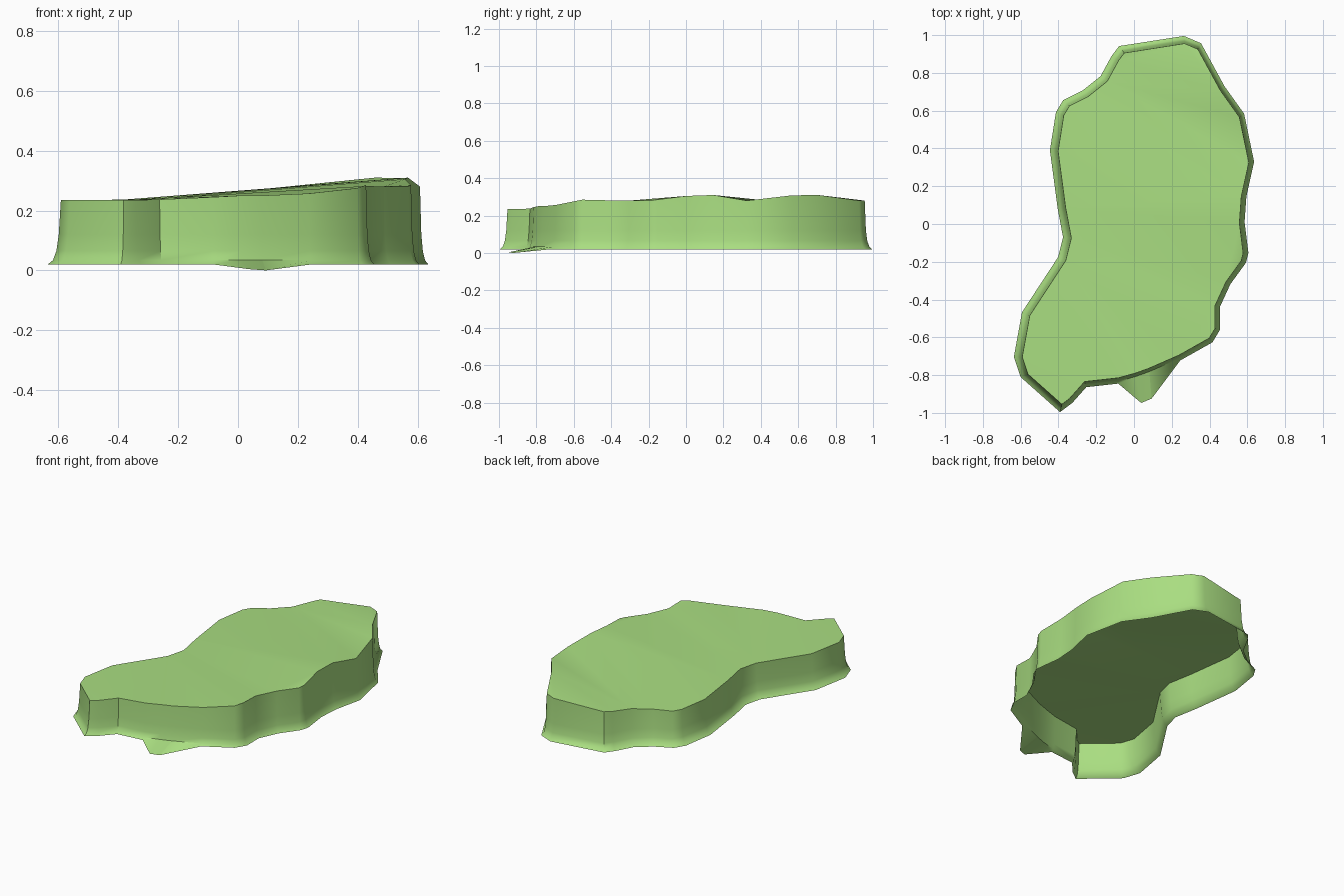
import bpy, bmesh, math
from mathutils import Vector

if "Cube" in bpy.data.objects:
    bpy.data.objects.remove(bpy.data.objects["Cube"])

# Upper rim of the landmass, counter-clockwise: x, y, height
RIM = [
    (-.39, -.96, .235), (-.35, -.93, .235), (-.27, -.84, .237), (-.09, -.82, .245),
    (.00, -.795, .25), (.07, -.77, .25), (.23, -.70, .257), (.39, -.61, .275),
    (.42, -.56, .285), (.42, -.44, .282), (.48, -.31, .28), (.56, -.20, .28),
    (.57, -.16, .285), (.55, .00, .305), (.56, .14, .31), (.60, .32, .28),
    (.55, .56, .308), (.45, .70, .31), (.33, .92, .28), (.26, .95, .28),
    (-.06, .90, .26), (-.09, .86, .255), (-.15, .75, .247), (-.25, .67, .24),
    (-.35, .62, .235), (-.38, .57, .235), (-.41, .38, .235), (-.37, .08, .235),
    (-.34, -.08, .235), (-.37, -.20, .235), (-.56, -.49, .235), (-.60, -.71, .235),
    (-.57, -.80, .235),
]
# Small spit at the foot of the front wall: rim index -> base point
SPIT = {4: (.03, -.953, .004), 5: (.085, -.93, 0)}
BASE_Z = .02
n = len(RIM)


def flare(i, amount):
    """Point on the outline pushed outwards along its corner normal."""
    a, p, b = (Vector(RIM[k % n][:2]) for k in (i - 1, i, i + 1))
    d1, d2 = (p - a).normalized(), (b - p).normalized()
    n1, n2 = Vector((d1.y, -d1.x)), Vector((d2.y, -d2.x))
    miter = (n1 + n2) / max(1 + n1.dot(n2), .8)
    return p + (miter * .035 + Vector((-.008, .004))) * amount


# Wall rings: flared foot, steep wall, rim
bm = bmesh.new()
rings = []
for amount, z in ((1, BASE_Z), (.6, .034), (.34, .065), (.16, .12)):
    ring = []
    for i in range(n):
        p = flare(i, amount)
        co = (p.x, p.y, z)
        if amount == 1 and i in SPIT:
            co = SPIT[i]
        ring.append(bm.verts.new(co))
    rings.append(ring)
rings.append([bm.verts.new(p) for p in RIM])

for low, high in zip(rings, rings[1:]):
    for i in range(n):
        j = (i + 1) % n
        bm.faces.new((low[i], low[j], high[j], high[i]))

# Spit side facing right, closed back to the wall foot
p = flare(5, 1)
foot = bm.verts.new((.08, -.83, BASE_Z))
bm.faces.new((rings[0][5], foot, rings[1][5]))

# Gently uneven top, open underneath
top = bm.faces.new(rings[-1])
bmesh.ops.triangulate(bm, faces=[top], ngon_method='BEAUTY')

# Centre the footprint exactly
for axis in (0, 1):
    c = [v.co[axis] for v in bm.verts]
    mid = (min(c) + max(c)) / 2
    for v in bm.verts:
        v.co[axis] -= mid

mesh = bpy.data.meshes.new("landmass")
bm.to_mesh(mesh)
bm.free()
land = bpy.data.objects.new("landmass", mesh)
bpy.context.collection.objects.link(land)

mat = bpy.data.materials.new("grass_green")
mat.diffuse_color = (.40, .73, .22, 1)
mat.use_nodes = True
mat.node_tree.nodes["Principled BSDF"].inputs["Base Color"].default_value = mat.diffuse_color
mesh.materials.append(mat)

bpy.context.view_layer.objects.active = land
land.select_set(True)
bpy.ops.object.shade_smooth_by_angle(angle=math.radians(40))
